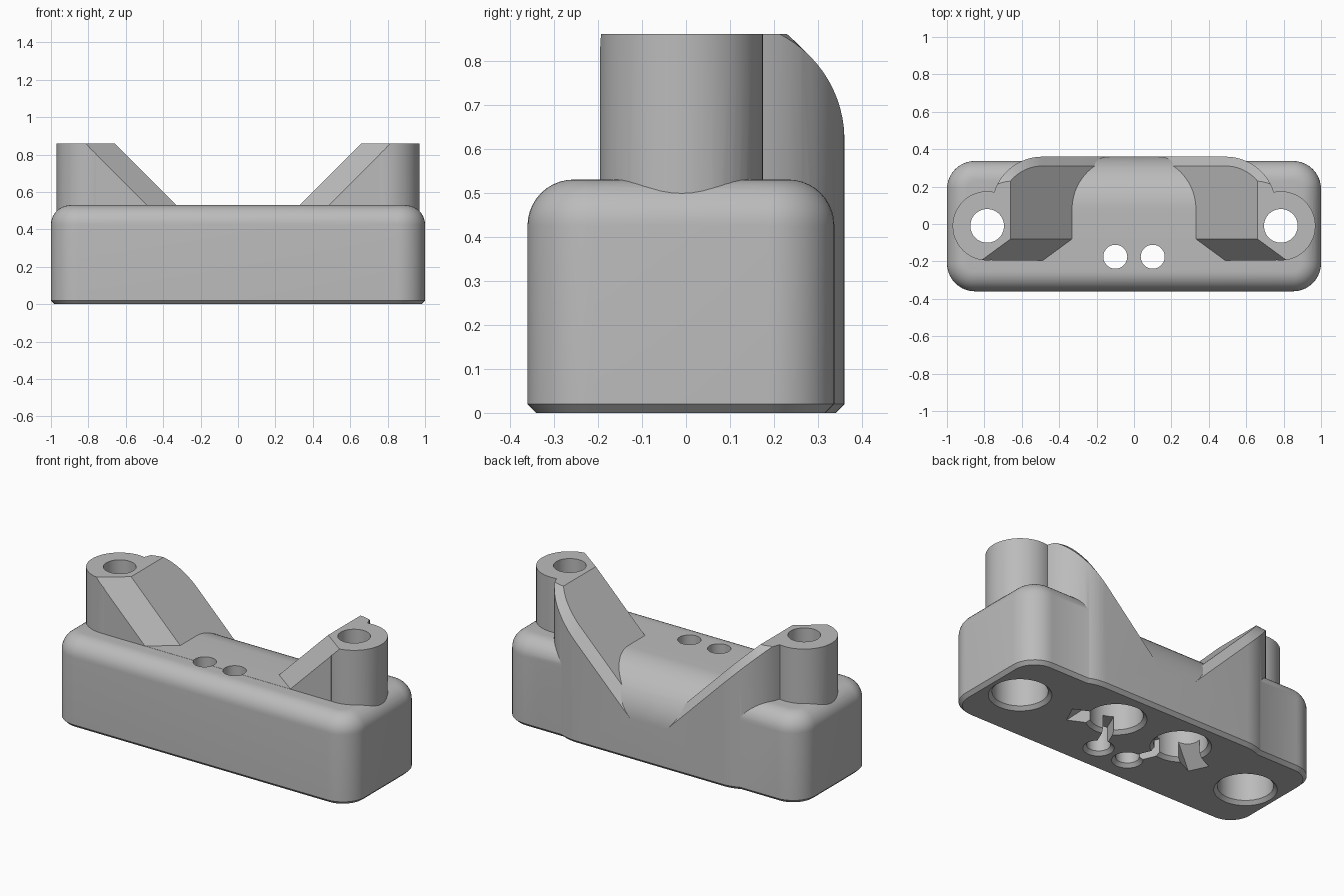
import bpy, bmesh
from math import sin, cos, pi, radians

if "Cube" in bpy.data.objects:
    bpy.data.objects.remove(bpy.data.objects["Cube"], do_unlink=True)

grey = bpy.data.materials.new("mid_grey")
grey.use_nodes = True
grey.diffuse_color = (0.5, 0.5, 0.5, 1)
grey.node_tree.nodes["Principled BSDF"].inputs["Base Color"].default_value = (0.5, 0.5, 0.5, 1)


def loft(name, sections):
    """Closed solid through matching loops of 3D points."""
    bm = bmesh.new()
    loops = [[bm.verts.new(p) for p in s] for s in sections]
    n = len(loops[0])
    for a, b in zip(loops, loops[1:]):
        for i in range(n):
            j = (i + 1) % n
            bm.faces.new((a[i], a[j], b[j], b[i]))
    bm.faces.new(loops[0][::-1])
    bm.faces.new(loops[-1])
    bmesh.ops.recalc_face_normals(bm, faces=bm.faces)
    me = bpy.data.meshes.new(name)
    bm.to_mesh(me)
    bm.free()
    me.materials.append(grey)
    ob = bpy.data.objects.new(name, me)
    bpy.context.collection.objects.link(ob)
    return ob


def stack(name, outline, levels):
    """Plan outline stacked at (inset, z) levels."""
    return loft(name, [[(x, y, z) for x, y in outline(d)] for d, z in levels])


def combine(target, other, op, keep=False):
    mod = target.modifiers.new("cut", 'BOOLEAN')
    mod.operation, mod.solver, mod.object = op, 'EXACT', other
    dg = bpy.context.evaluated_depsgraph_get()
    me = bpy.data.meshes.new_from_object(target.evaluated_get(dg))
    target.modifiers.clear()
    target.data = me
    if not keep:
        bpy.data.objects.remove(other, do_unlink=True)


def arc(cx, cy, r, a0, a1, n):
    return [(cx + r * cos(radians(a0 + (a1 - a0) * i / n)),
             cy + r * sin(radians(a0 + (a1 - a0) * i / n))) for i in range(n + 1)]


def circle(cx, cy, r):
    return lambda d: arc(cx, cy, r - d, 0, 352.5, 47)


def base_outline(d):
    pts, r = [], 0.15
    for k, (x, y) in enumerate([(1 - r, 0.337 - r), (r - 1, 0.337 - r),
                                (r - 1, r - 0.36), (1 - r, r - 0.36)]):
        pts += arc(x, y, r - d, 90 * k, 90 * k + 90, 10)
    return pts


CX, CY, R = 0.49, 0.09, 0.27   # rear corner of the raised wall


def wall_outline(d):
    return ([(R + CX - d, -0.195 + d)] + arc(CX, CY, R - d, 0, 90, 16)
            + arc(-CX, CY, R - d, 90, 180, 16) + [(-R - CX + d, -0.195 + d)])


# Rounded base block with a chamfered foot and filleted top
f = 0.105
levels = [(0.02, 0), (0, 0.02)]
levels += [(f - f * cos(pi / 2 * i / 10), 0.53 - f + f * sin(pi / 2 * i / 10)) for i in range(11)]
body = stack("bracket_body", base_outline, levels)

# Raised wall and screw bosses
combine(body, stack("wall", wall_outline, [(0.02, 0), (0, 0.02), (0, 0.86)]), 'UNION')
BX, BY = 0.785, -0.01
for s in (-1, 1):
    combine(body, stack("boss", circle(s * BX, BY, 0.185), [(0, 0.3), (0, 0.86)]), 'UNION')

# Region above the saddle floor limits the cradle cuts
profile = [(-0.9, 0.531)] + arc(0.08, 0.251, 0.28, 90, 0, 20)
profile += [(0.7, 0.251), (0.7, 1.7), (-0.9, 1.7)]
limit = loft("saddle_limit", [[(x, y, z) for y, z in profile] for x in (-3, 3)])

# Cradle with sloping sides that flare at the front
valley = loft("cradle_cut", [[(0, y, 0.2 - o), (1.3 + o, y, 1.5), (-1.3 - o, y, 1.5)]
                             for y, o in ((-0.7, 0.845), (-0.08, 0), (0.6, 0))])
combine(valley, limit, 'INTERSECT', keep=True)
combine(body, valley, 'DIFFERENCE')

# Chamfered strip following the rear edge of each slope
for s in (-1, 1):
    path = [(0.02, 90)] + [(CX, 90 - 5 * i) for i in range(17)]
    sections = []
    for cx, a in path:
        (xi, yi), (xo, yo) = [(cx + r * cos(radians(a)), CY + r * sin(radians(a)))
                              for r in (R - 0.05, R)]
        zi, zo = xi + 0.2, xo + 0.13
        xe, ye, ze = 2 * xo - xi, 2 * yo - yi, 2 * zo - zi
        sections.append([(s * xi, yi, zi), (s * xe, ye, ze), (s * xe, ye, 1.4), (s * xi, yi, 1.4)])
    strip = loft("strip_cut", sections)
    combine(strip, limit, 'INTERSECT', keep=True)
    combine(body, strip, 'DIFFERENCE')
bpy.data.objects.remove(limit, do_unlink=True)


def bore(x, y, r, top):
    """Hole from below with a chamfered mouth."""
    combine(body, stack("bore", circle(x, y, r), [(-0.03, -0.01), (0, 0.02), (0, top)]), 'DIFFERENCE')


def slot(a, b, w, za, zb):
    """Straight channel in the underside from a to b with a sloping roof."""
    dx, dy = b[0] - a[0], b[1] - a[1]
    k = w / (dx * dx + dy * dy) ** 0.5
    ends = []
    for (x, y), z in ((a, za), (b, zb)):
        l, r = (x - dy * k, y + dx * k), (x + dy * k, y - dx * k)
        ends.append([(*l, -0.02), (*r, -0.02), (*r, z), (*l, z)])
    combine(body, loft("slot", ends), 'DIFFERENCE')


# Screw holes, counterbores, pockets and wire channels
for s in (-1, 1):
    combine(body, stack("screw_hole", circle(s * BX, BY, 0.09), [(0, 0.1), (0, 1)]), 'DIFFERENCE')
    bore(s * BX, BY, 0.15, 0.3)
    bore(s * 0.225, 0.12, 0.145, 0.22)
    bore(s * 0.1, -0.175, 0.064, 0.7)
    slot((s * 0.2, 0.06), (s * 0.1, -0.175), 0.03, 0.1, 0.1)
    slot((s * 0.24, 0.1), (s * 0.45, 0.0), 0.06, 0.2, 0.0)

bpy.ops.object.select_all(action='DESELECT')
body.select_set(True)
bpy.context.view_layer.objects.active = body
bpy.ops.object.shade_smooth_by_angle(angle=radians(28))
